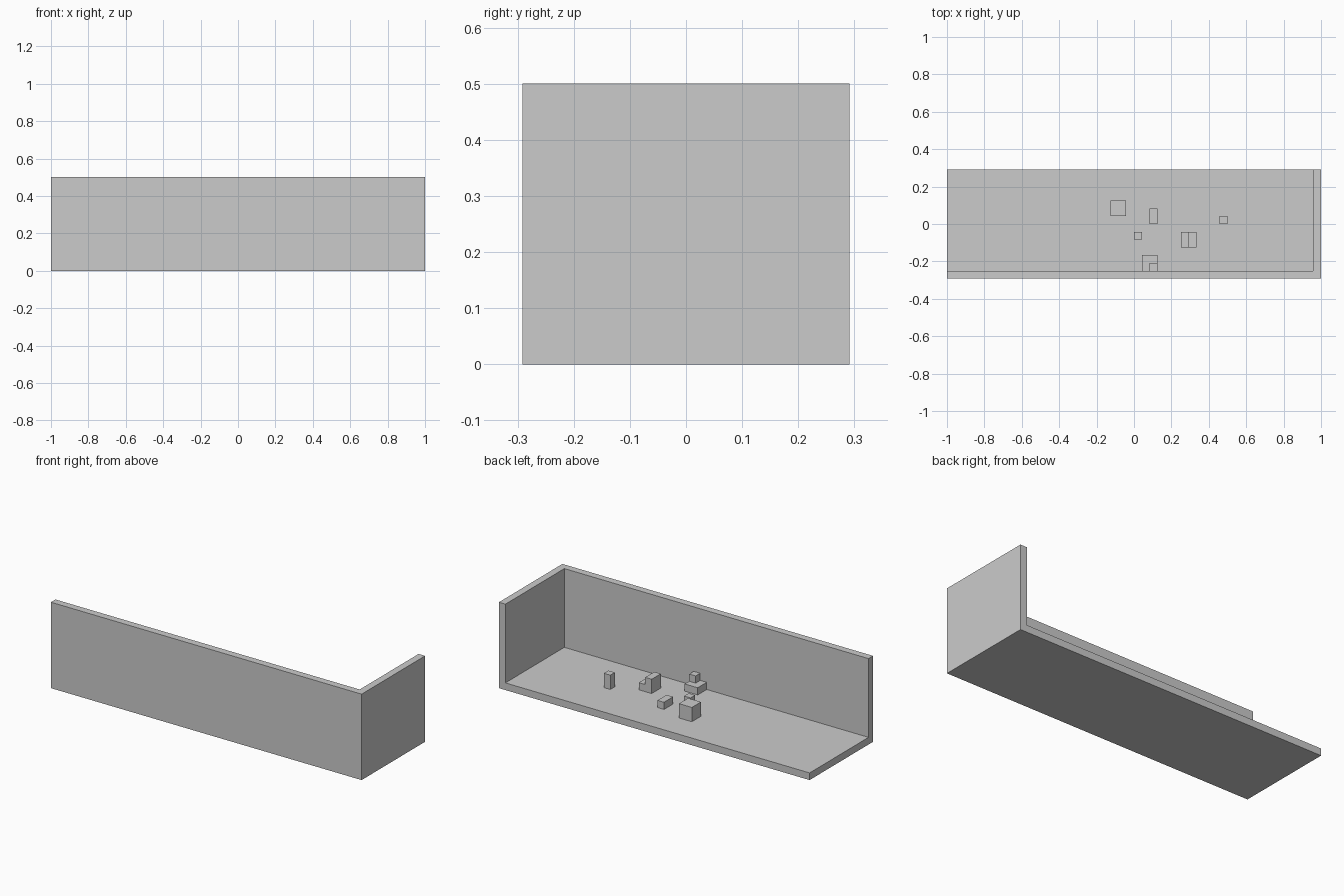
import bpy
import bmesh
from mathutils import Vector

if "Cube" in bpy.data.objects:
    bpy.data.objects.remove(bpy.data.objects["Cube"])

U = 2 / 48  # one grid cell


def add_object(name, bm):
    mesh = bpy.data.meshes.new(name)
    bmesh.ops.recalc_face_normals(bm, faces=bm.faces)
    bm.to_mesh(mesh)
    bm.free()
    obj = bpy.data.objects.new(name, mesh)
    bpy.context.collection.objects.link(obj)
    return obj


def box(name, lo, hi):
    """Box between two corners given in grid cells."""
    lo, hi = Vector(lo) * U, Vector(hi) * U
    bm = bmesh.new()
    bmesh.ops.create_cube(bm, size=1)
    for v in bm.verts:
        v.co = [(a + b) / 2 + c * (b - a) for a, b, c in zip(lo, hi, v.co)]
    return add_object(name, bm)


def step_block(name, profile, y0, y1):
    """XZ profile extruded along y, in grid cells."""
    bm = bmesh.new()
    face = bm.faces.new([bm.verts.new((x * U, y0 * U, z * U)) for x, z in profile])
    ext = bmesh.ops.extrude_face_region(bm, geom=[face], use_keep_orig=True)
    verts = [g for g in ext["geom"] if isinstance(g, bmesh.types.BMVert)]
    bmesh.ops.translate(bm, verts=verts, vec=(0, (y1 - y0) * U, 0))
    return add_object(name, bm)


# Floor with front wall and right wall, carved from one solid
shell = box("floor_and_walls", (-24, -7, 0), (24, 7, 12))
cutter = box("room_cutter", (-26, -6, 1), (23, 9, 14))
cutter.hide_render = True
cut = shell.modifiers.new("carve", "BOOLEAN")
cut.operation = "DIFFERENCE"
cut.solver = "EXACT"
cut.object = cutter
bpy.context.view_layer.objects.active = shell
bpy.ops.object.modifier_apply(modifier=cut.name)
bpy.data.objects.remove(cutter)

# Blocks standing on the floor
for name, lo, hi in [
    ("large_cube", (-3, 1, 1), (-1, 3, 3)),
    ("low_brick", (2, 0, 1), (3, 2, 2)),
    ("tall_post", (11, 0, 1), (12, 1, 3)),
    ("small_cube", (0, -2, 1), (1, -1, 2)),
    ("wall_slab", (1, -6, 1), (3, -4, 2)),
    ("slab_top_cube", (2, -6, 2), (3, -5, 3)),
]:
    box(name, lo, hi)

# Two-level step block
step_block("step_block", [(6, 1), (8, 1), (8, 2), (7, 2), (7, 3), (6, 3)], -3, -1)
